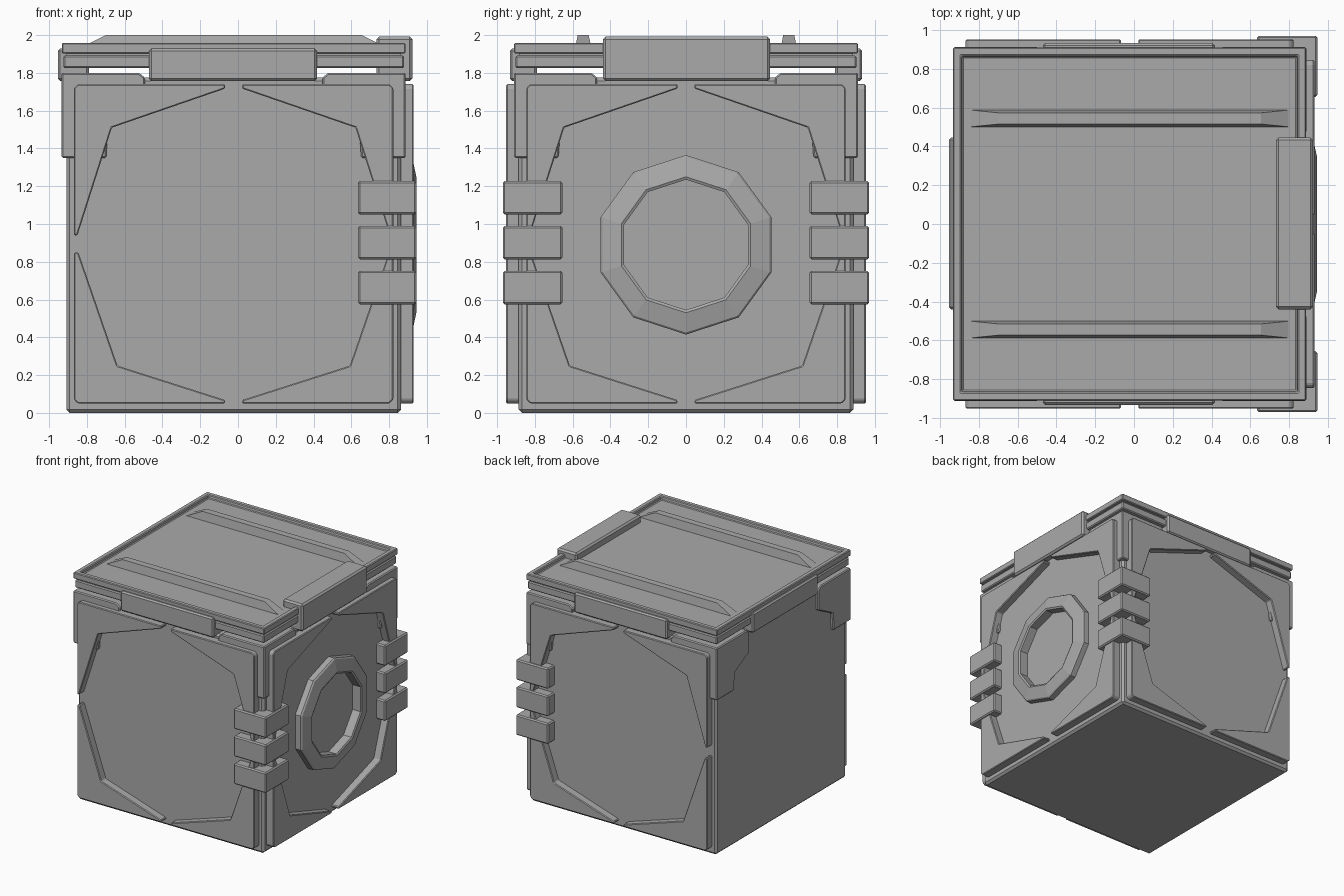
import bpy, bmesh
from mathutils import Vector

cube = bpy.data.objects.get("Cube")
if cube:
    bpy.data.objects.remove(cube, do_unlink=True)

GREY = (0.4, 0.4, 0.4, 1)
grey = bpy.data.materials.new("matte grey")
grey.use_nodes = True
grey.diffuse_color = GREY
grey.node_tree.nodes["Principled BSDF"].inputs["Base Color"].default_value = GREY

CX = -0.023          # middle of the body in x
HX, HY = 0.886, 0.886  # body half sizes
MID = 0.895          # middle height of the side panels


def finish(name, bm, bevel=0.008):
    bmesh.ops.recalc_face_normals(bm, faces=bm.faces)
    mesh = bpy.data.meshes.new(name)
    bm.to_mesh(mesh)
    bm.free()
    mesh.materials.append(grey)
    obj = bpy.data.objects.new(name, mesh)
    bpy.context.collection.objects.link(obj)
    if bevel:
        mod = obj.modifiers.new("edge_bevel", "BEVEL")
        mod.width = bevel
        mod.segments = 1
        mod.limit_method = "ANGLE"
        mod.angle_limit = 0.6
    return obj


def box_mesh(x, y, z):
    bm = bmesh.new()
    bmesh.ops.create_cube(bm, size=1)
    for v in bm.verts:
        v.co = Vector(lo + (c + 0.5) * (hi - lo) for c, (lo, hi) in zip(v.co, (x, y, z)))
    return bm


def box(name, x, y, z, bevel=0.008):
    return finish(name, box_mesh(x, y, z), bevel)


def prism(bm, points, place, near, far):
    """Extrude a flat outline between two depths; place(u, v, depth) gives a position."""
    loops = [[bm.verts.new(place(u, v, d)) for u, v in points] for d in (near, far)]
    bm.faces.new(loops[0])
    bm.faces.new(loops[1][::-1])
    n = len(points)
    for i in range(n):
        j = (i + 1) % n
        bm.faces.new((loops[0][i], loops[0][j], loops[1][j], loops[1][i]))


# Directions of the sides: depth is measured outward from the body's middle
def on_front(u, v, d): return Vector((CX + u, -d, v))
def on_back(u, v, d): return Vector((CX + u, d, v))
def on_right(u, v, d): return Vector((CX + d, u, v))
def on_left(u, v, d): return Vector((CX - d, u, v))


# Body
box("body", (CX - HX, CX + HX), (-HY, HY), (0, 1.775), 0.018)

# Raised corner panels around an eight-sided field, on three sides
outline = [(0.045, 0.845), (0.045, 0.822), (0.645, 0.615), (0.827, 0.045),
           (0.845, 0.045), (0.845, 0.825), (0.825, 0.845)]
for side, place in (("front", on_front), ("back", on_back), ("left", on_right)):
    bm = bmesh.new()
    for sx in (-1, 1):
        upper = [(sx * u, MID + v) for u, v in outline]
        lower = [(sx * v, MID - u) for u, v in outline]
        prism(bm, upper, place, HY - 0.02, 0.952)
        prism(bm, lower, place, HY - 0.02, 0.952)
    finish(side + "_corner_panels", bm, 0.006)

# Brackets wrapping the four upper corners
bracket = [(0.911, 1.35), (0.675, 1.35), (0.665, 1.5), (0.47, 1.6), (0.47, 1.775), (0.5, 1.8), (0.911, 1.8)]
for sx in (-1, 1):
    for sy in (-1, 1):
        bm = bmesh.new()
        prism(bm, [(sx * u, v) for u, v in bracket], on_back if sy > 0 else on_front, 0.84, 0.911)
        prism(bm, [(sy * u, v) for u, v in bracket], on_right if sx > 0 else on_left, 0.84, 0.911)
        finish(("left" if sx > 0 else "right") + ("_back" if sy > 0 else "_front") + "_bracket", bm)

# Clasps on the two vertical edges beside the ring
for sy, end in ((-1, "front"), (1, "back")):
    for i, z in enumerate((0.575, 0.813, 1.05)):
        box(f"{end}_clasp_{i + 1}", (0.635, 0.945), sorted((sy * 0.655, sy * 0.97)), (z, z + 0.177), 0.01)

# Ten-sided ring on the left side
profile = [(0.475, 0.87), (0.475, 0.935), (0.465, 0.945), (0.36, 0.967), (0.345, 0.96), (0.345, 0.87)]
bm = bmesh.new()
start = [bm.verts.new((CX + d, 0, 0.89 + r)) for r, d in profile]
edges = [bm.edges.new((a, b)) for a, b in zip(start, start[1:])]
bmesh.ops.spin(bm, geom=start + edges, cent=(0, 0, 0.89), axis=(1, 0, 0),
               angle=6.2831853, steps=10, use_merge=False)
bmesh.ops.remove_doubles(bm, verts=bm.verts, dist=0.0005)
finish("ring", bm, 0)

# Lid: lower slab, narrow groove and rimmed top slab
def slab(inset):
    return (-0.933 + inset, 0.887 - inset), (-0.91 + inset, 0.91 - inset)

box("lid_lower_slab", *slab(0.008), (1.825, 1.892))
box("lid_groove", *slab(0.025), (1.88, 1.915), 0)
bm = box_mesh(*slab(0), (1.903, 1.958))
top = max(bm.faces, key=lambda f: f.calc_center_median().z)
bmesh.ops.inset_region(bm, faces=[top], thickness=0.06)
bmesh.ops.inset_region(bm, faces=[top], thickness=0.008)
for v in top.verts:
    v.co.z = 1.93
finish("lid_top", bm, 0.006)

# Tapered ribs across the lid
for sy, end in ((-1, "front"), (1, "back")):
    bm = box_mesh((-0.85, 0.805), sorted((sy * 0.5, sy * 0.588)), (1.925, 2.0))
    for v in bm.verts:
        if v.co.z > 1.96:
            v.co.x = -0.7 if v.co.x < 0 else 0.655
            v.co.y += 0.015 if abs(v.co.y) < 0.54 and v.co.y > 0 or v.co.y < -0.54 else -0.015
    finish(end + "_lid_rib", bm, 0)

# Latches holding the lid, the left one folded over its top
box("front_latch", (-0.47, 0.417), (-0.932, -0.79), (1.757, 1.928), 0.012)
box("back_latch", (-0.47, 0.417), (0.79, 0.932), (1.757, 1.928), 0.012)
box("right_latch", (-0.954, -0.79), (-0.44, 0.446), (1.757, 1.928), 0.012)
box("left_latch", (0.732, 0.923), (-0.44, 0.446), (1.757, 1.992), 0.014)
